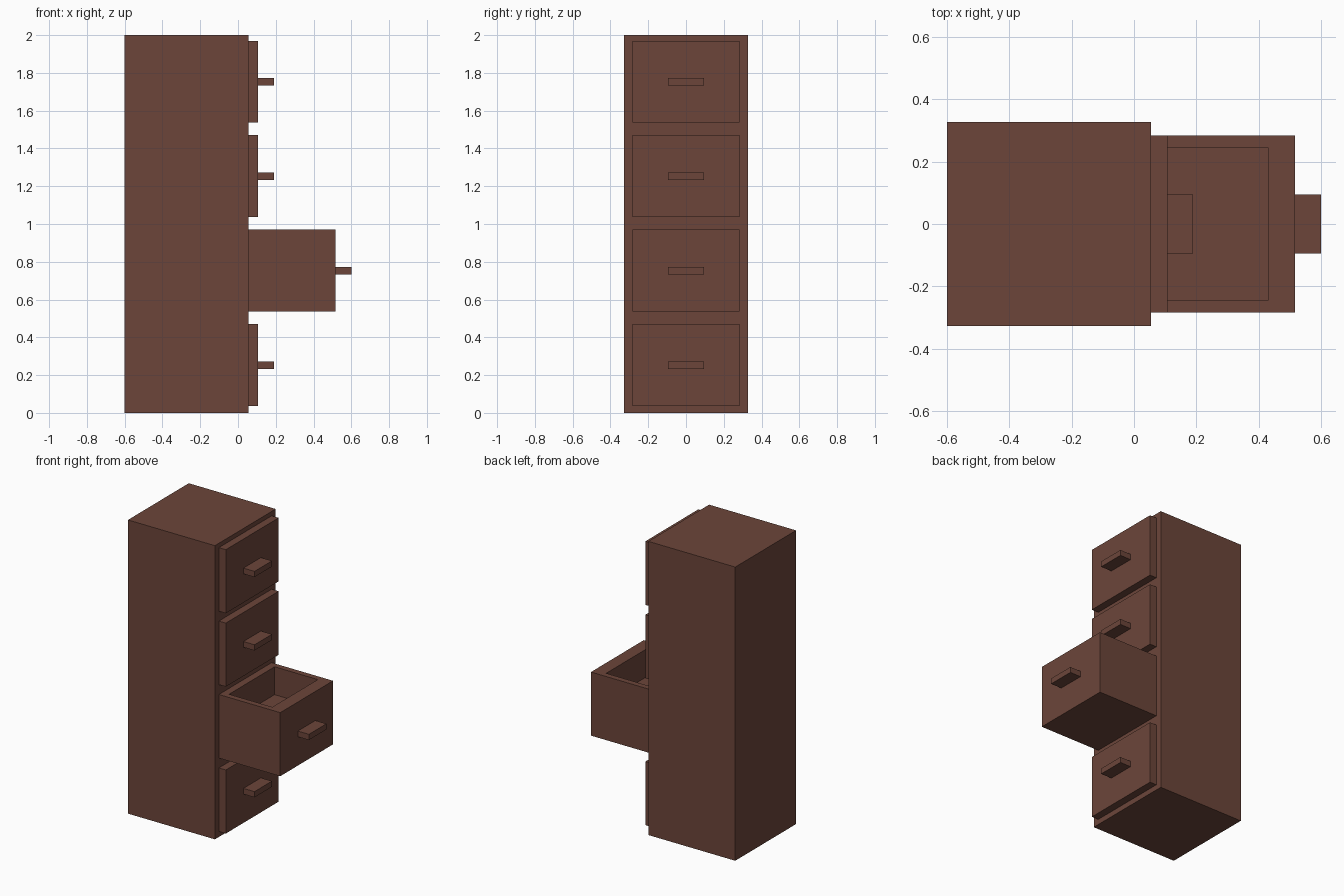
import bpy, bmesh

if "Cube" in bpy.data.objects:
    bpy.data.objects.remove(bpy.data.objects["Cube"])

wood = bpy.data.materials.new("brown_wood")
wood.diffuse_color = (0.15, 0.06, 0.042, 1)
wood.use_nodes = True
wood.node_tree.nodes["Principled BSDF"].inputs["Base Color"].default_value = wood.diffuse_color


def box(name, x0, x1, y0, y1, z0, z1, pocket=None):
    """Box between bounds; pocket = (x0, x1, y0, y1, floor z) sunk into the top."""
    bm = bmesh.new()
    bmesh.ops.create_cube(bm, size=1)
    for v in bm.verts:
        v.co = (x1 if v.co.x > 0 else x0,
                y1 if v.co.y > 0 else y0,
                z1 if v.co.z > 0 else z0)
    if pocket:
        px0, px1, py0, py1, floor = pocket
        bm.normal_update()
        top = max(bm.faces, key=lambda f: f.calc_center_median().z)
        # rim around the opening
        bmesh.ops.inset_region(bm, faces=[top], thickness=0.02)
        cx, cy = (x0 + x1) / 2, (y0 + y1) / 2
        for v in top.verts:
            v.co.x = px1 if v.co.x > cx else px0
            v.co.y = py1 if v.co.y > cy else py0
        # inner walls and floor
        ret = bmesh.ops.extrude_discrete_faces(bm, faces=[top])
        for v in ret["faces"][0].verts:
            v.co.z = floor
    bmesh.ops.recalc_face_normals(bm, faces=bm.faces[:])
    me = bpy.data.meshes.new(name)
    bm.to_mesh(me)
    bm.free()
    me.materials.append(wood)
    ob = bpy.data.objects.new(name, me)
    bpy.context.collection.objects.link(ob)
    return ob


# cabinet body
FRONT = 0.055
box("cabinet_body", -0.6, FRONT, -0.327, 0.327, 0, 2)

# four drawers, the second from the bottom pulled open
for i in range(4):
    z = 0.5 * i
    is_open = i == 1
    face = 0.517 if is_open else 0.107
    pocket = (0.104, 0.43, -0.245, 0.245, z + 0.28) if is_open else None
    box(f"drawer_{i + 1}", FRONT, face, -0.284, 0.284, z + 0.037, z + 0.47, pocket)
    box(f"handle_{i + 1}", face, face + 0.083, -0.094, 0.094, z + 0.233, z + 0.272)
